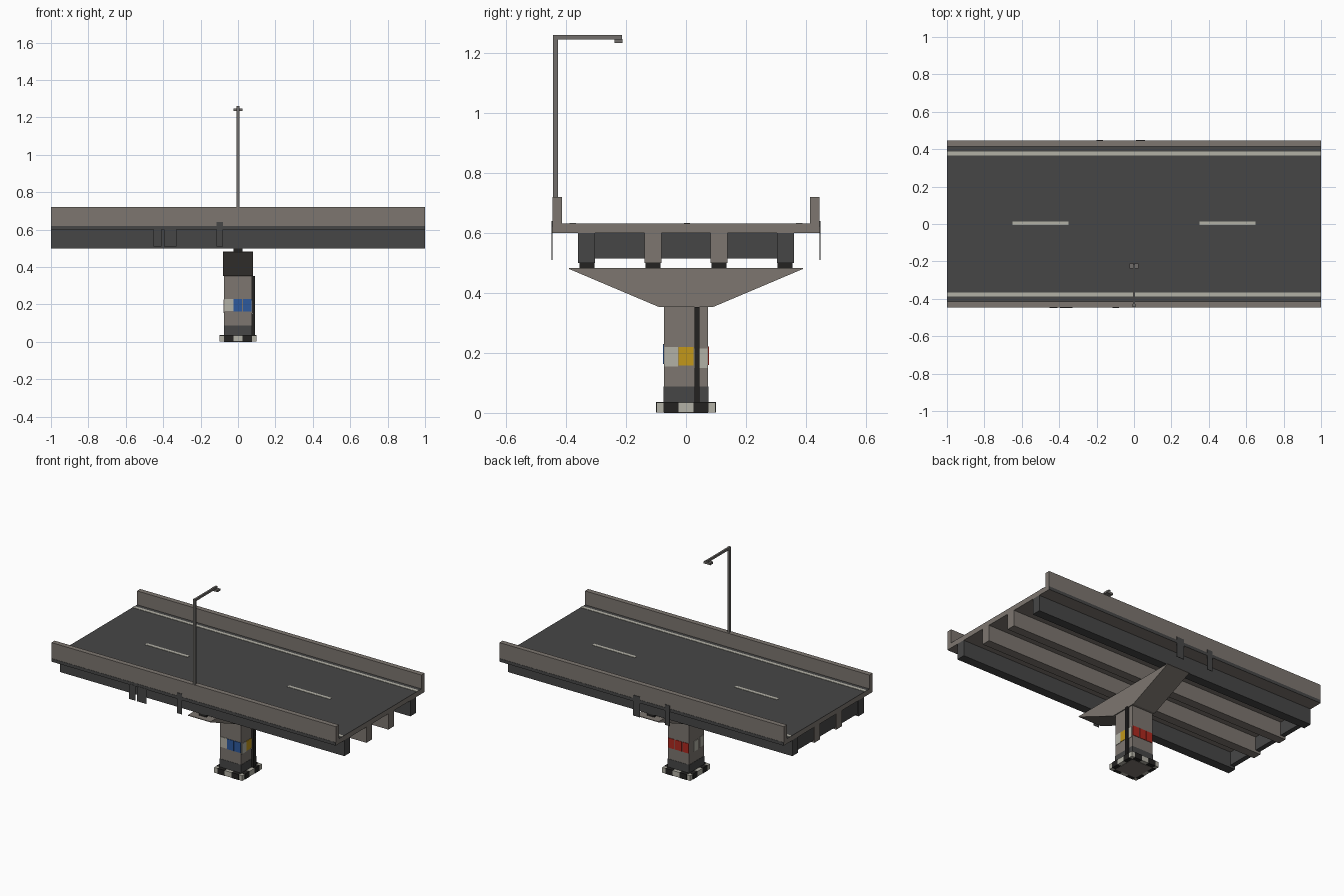
import bpy
import bmesh

if "Cube" in bpy.data.objects:
    bpy.data.objects.remove(bpy.data.objects["Cube"])


def material(name, r, g, b):
    m = bpy.data.materials.new(name)
    m.diffuse_color = (r, g, b, 1)
    m.use_nodes = True
    m.node_tree.nodes["Principled BSDF"].inputs["Base Color"].default_value = m.diffuse_color
    return m


CONCRETE = material("concrete", 0.205, 0.182, 0.162)
ASPHALT = material("asphalt", 0.062, 0.062, 0.062)
BLACK = material("black rubber", 0.017, 0.016, 0.015)
PALE = material("pale paint", 0.45, 0.44, 0.38)
METAL = material("lamp metal", 0.165, 0.155, 0.145)
BLUE = material("blue poster", 0.026, 0.10, 0.34)
YELLOW = material("yellow poster", 0.54, 0.31, 0.01)
RED = material("red poster", 0.43, 0.022, 0.014)


def finish(name, bm, mat):
    bmesh.ops.recalc_face_normals(bm, faces=bm.faces)
    mesh = bpy.data.meshes.new(name)
    bm.to_mesh(mesh)
    bm.free()
    mesh.materials.append(mat)
    obj = bpy.data.objects.new(name, mesh)
    bpy.context.collection.objects.link(obj)
    return obj


def box(name, x, y, z, mat):
    """Box from (min, max) ranges on each axis."""
    bm = bmesh.new()
    bmesh.ops.create_cube(bm, size=1)
    for v in bm.verts:
        v.co = [r[0] if c < 0 else r[1] for c, r in zip(v.co, (x, y, z))]
    return finish(name, bm, mat)


def extrude_x(name, profile, x, mat):
    """Extrude a (y, z) profile along x."""
    bm = bmesh.new()
    face = bm.faces.new([bm.verts.new((x[0], py, pz)) for py, pz in profile])
    ext = bmesh.ops.extrude_face_region(bm, geom=[face])["geom"]
    moved = [v for v in ext if isinstance(v, bmesh.types.BMVert)]
    bmesh.ops.translate(bm, verts=moved, vec=(x[1] - x[0], 0, 0))
    return finish(name, bm, mat)


def span(a, b, sign):
    return tuple(sorted((a * sign, b * sign)))


FULL = (-1, 1)

# Deck with upstand parapets as one trough section
half = [(0.446, 0.60), (0.446, 0.72), (0.414, 0.72), (0.414, 0.63)]
extrude_x("deck", half + [(-y, z) for y, z in reversed(half)], FULL, CONCRETE)

# Road surface and markings
box("road_surface", FULL, (-0.414, 0.414), (0.628, 0.632), ASPHALT)
for s in (-1, 1):
    box("edge_line", FULL, span(0.367, 0.388, s), (0.631, 0.634), PALE)
    box("centre_dash", span(0.35, 0.65, s), (-0.006, 0.014), (0.631, 0.634), PALE)
    box("soot_band", FULL, span(0.445, 0.4475, s), (0.60, 0.62), ASPHALT)

# Girders and the bearings below them
for s in (-1, 1):
    box("outer_girder", FULL, span(0.303, 0.36, s), (0.50, 0.602), ASPHALT)
    box("inner_girder", FULL, span(0.082, 0.138, s), (0.50, 0.602), CONCRETE)
    for c in (0.11, 0.33):
        box("bearing", (-0.025, 0.025), span(c - 0.025, c + 0.025, s), (0.48, 0.502), BLACK)

# End diaphragm closing the gaps between the girders
for y in ((-0.303, -0.138), (-0.082, 0.082), (0.138, 0.303)):
    box("end_diaphragm", (-0.995, -0.965), y, (0.515, 0.602), ASPHALT)

# Hanging drip plates on the deck edges
for x0, x1, top in ((-0.453, -0.408, 0.605), (-0.395, -0.33, 0.605), (-0.115, -0.08, 0.64)):
    box("drip_plate", (x0, x1), (-0.449, -0.446), (0.51, top), ASPHALT)
for x0, x1 in ((0.01, 0.06), (-0.20, -0.165)):
    box("drip_plate", (x0, x1), (0.446, 0.449), (0.51, 0.64), ASPHALT)

# Hammerhead cap and column
extrude_x("pier_cap", [(-0.09, 0.353), (0.09, 0.353), (0.39, 0.48), (0.39, 0.484),
                       (-0.39, 0.484), (-0.39, 0.48)], (-0.08, 0.08), CONCRETE)
box("column", (-0.074, 0.074), (-0.074, 0.074), (0, 0.355), CONCRETE)
box("column_grime", (-0.0755, 0.0755), (-0.0755, 0.0755), (0.03, 0.088), ASPHALT)
box("drain_pipe", (0.074, 0.09), (0.029, 0.045), (0.03, 0.353), BLACK)

# Footing with black warning blocks
box("footing", (-0.099, 0.099), (-0.099, 0.099), (0.002, 0.035), PALE)
for s in (-1, 1):
    for a, b in ((-0.075, -0.025), (0.025, 0.075)):
        box("warning_block", (a, b), span(0.073, 0.1, s), (0.001, 0.036), BLACK)
        box("warning_block", span(0.073, 0.1, s), (a, b), (0.001, 0.036), BLACK)

# Posters: (side axis, sign, start, end, bottom, top, colour)
posters = [
    ("y", -1, -0.072, -0.025, 0.165, 0.23, PALE),
    ("y", -1, -0.024, 0.022, 0.163, 0.228, BLUE),
    ("y", -1, 0.026, 0.073, 0.163, 0.228, BLUE),
    ("x", 1, -0.072, -0.026, 0.155, 0.22, PALE),
    ("x", 1, -0.025, 0.025, 0.158, 0.22, YELLOW),
    ("x", 1, 0.027, 0.071, 0.15, 0.215, PALE),
    ("y", 1, 0.028, 0.072, 0.16, 0.222, RED),
    ("y", 1, -0.022, 0.022, 0.16, 0.222, RED),
    ("y", 1, -0.072, -0.028, 0.16, 0.222, RED),
    ("x", -1, -0.012, 0.03, 0.155, 0.22, PALE),
    ("x", -1, -0.07, -0.03, 0.16, 0.225, PALE),
]
for axis, s, a, b, z0, z1, mat in posters:
    depth = span(0.073, 0.077, s)
    x, y = ((a, b), depth) if axis == "y" else (depth, (a, b))
    box("poster", x, y, (z0, z1), mat)

# Street lamp
box("lamp_post", (-0.008, 0.008), (-0.443, -0.427), (0.715, 1.26), METAL)
box("lamp_arm", (-0.006, 0.006), (-0.43, -0.214), (1.246, 1.26), METAL)
box("lamp_head", (-0.023, 0.023), (-0.238, -0.211), (1.234, 1.247), METAL)
